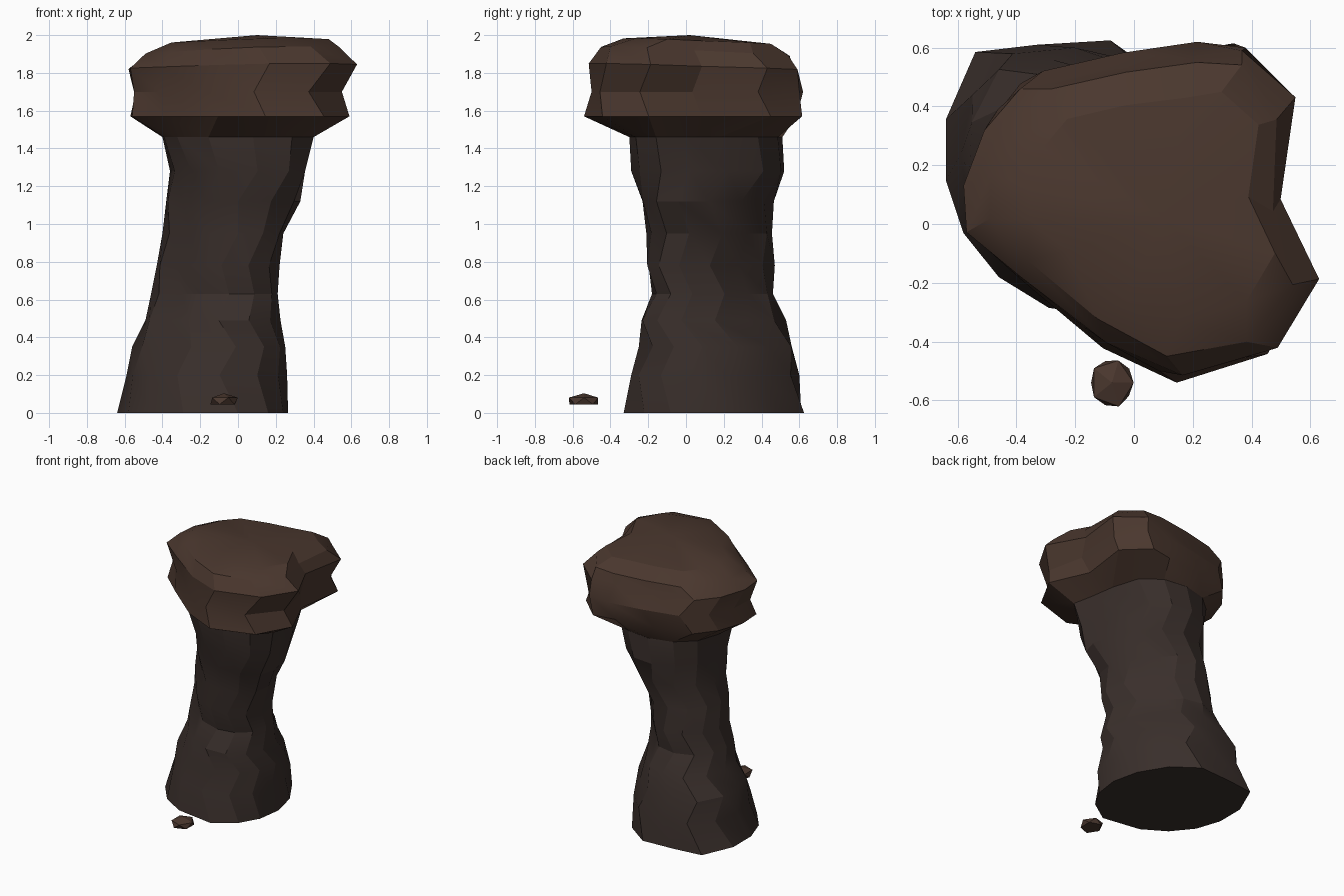
import bpy, bmesh, math, random
from mathutils import Vector

if "Cube" in bpy.data.objects:
    bpy.data.objects.remove(bpy.data.objects["Cube"])

random.seed(4)

# Cross-sections, clockwise from the right side, same point count so they blend
BASE = [(.265, .1), (.24, -.08), (.16, -.22), (0, -.33), (-.29, -.285), (-.46, -.18), (-.58, -.03),
        (-.64, .15), (-.64, .36), (-.54, .59), (-.33, .615), (-.08, .63), (.1, .5), (.22, .3)]
WAIST = [(.22, .02), (.19, -.1), (.1, -.18), (-.03, -.205), (-.18, -.15), (-.27, -.05), (-.39, .02),
         (-.43, .17), (-.41, .3), (-.33, .42), (-.2, .47), (-.06, .44), (.03, .33), (.16, .2)]
NECK = [(.34, .02), (.4, -.13), (.31, -.25), (.12, -.3), (-.12, -.27), (-.3, -.17), (-.38, -.02),
        (-.4, .15), (-.36, .33), (-.25, .45), (-.08, .51), (.1, .5), (.25, .42), (.32, .22)]
CAP = [(.5, .1), (.63, -.19), (.49, -.44), (.17, -.54), (-.09, -.42), (-.38, -.18), (-.56, -.02),
       (-.57, .15), (-.5, .35), (-.38, .5), (-.1, .57), (.2, .61), (.37, .64), (.55, .47)]
SECTIONS = [BASE, WAIST, NECK, CAP]
N = len(BASE)

# z, x min, x max, y min, y max, section blend (index into SECTIONS), twist, backward tilt
RINGS = [
    (0, -.64, .265, -.33, .625, 0, 0, 0), (.2, -.59, .26, -.29, .6, .15, .4, 0),
    (.35, -.56, .25, -.25, .56, .4, 0, 0), (.49, -.49, .225, -.235, .53, .8, .4, 0),
    (.63, -.46, .21, -.18, .46, 1, 0, 0), (.78, -.43, .22, -.205, .47, 1, .4, 0),
    (.95, -.4, .24, -.21, .455, 1.1, 0, 0), (1.12, -.38, .33, -.23, .465, 1.4, .4, 0),
    (1.28, -.36, .355, -.29, .52, 1.7, 0, 0), (1.46, -.4, .4, -.3, .51, 2, .2, 0),
    (1.57, -.57, .59, -.54, .615, 3, 0, 0), (1.7, -.55, .55, -.5, .62, 3, .25, 0),
    (1.83, -.58, .63, -.515, .59, 3, 0, .03), (1.91, -.49, .54, -.45, .55, 3, .2, .05),
    (1.965, -.36, .48, -.33, .45, 3, 0, .04)]
FIRST_CAP_RING = 9


def section(blend, twist):
    i = min(int(blend), len(SECTIONS) - 2)
    pts = [Vector(p).lerp(Vector(q), blend - i) for p, q in zip(SECTIONS[i], SECTIONS[i + 1])]
    return [pts[k].lerp(pts[(k + 1) % N], twist) for k in range(N)]


def fit(v, values, lo, hi):
    return lo + (v - min(values)) / (max(values) - min(values)) * (hi - lo)


def material(name, color):
    mat = bpy.data.materials.new(name)
    mat.diffuse_color = (*color, 1)
    mat.use_nodes = True
    mat.node_tree.nodes["Principled BSDF"].inputs["Base Color"].default_value = mat.diffuse_color
    return mat


def finish(name, bm, mats):
    bmesh.ops.recalc_face_normals(bm, faces=bm.faces)
    mesh = bpy.data.meshes.new(name)
    bm.to_mesh(mesh)
    bm.free()
    ob = bpy.data.objects.new(name, mesh)
    bpy.context.collection.objects.link(ob)
    for mat in mats:
        mesh.materials.append(mat)
    bpy.ops.object.select_all(action='DESELECT')
    ob.select_set(True)
    bpy.context.view_layer.objects.active = ob
    bpy.ops.object.shade_smooth_by_angle(angle=math.radians(22))


dark_stone = material("dark_stone", (.041, .028, .024))
warm_stone = material("warm_stone", (.068, .038, .027))

# Rock pillar: stacked rings, alternately twisted for the zigzag facets
bm = bmesh.new()
loops = []
for z, x0, x1, y0, y1, blend, twist, tilt in RINGS:
    pts = section(blend, twist)
    xs, ys = [p.x for p in pts], [p.y for p in pts]
    ring = []
    for p in pts:
        x, y = fit(p.x, xs, x0, x1), fit(p.y, ys, y0, y1)
        ring.append(bm.verts.new((x, y, z - tilt * (y - .05) + tilt * .4 * x)))
    loops.append(ring)
for k, (a, b) in enumerate(zip(loops, loops[1:])):
    for i in range(N):
        j = (i + 1) % N
        face = bm.faces.new((a[i], a[j], b[j], b[i]))
        face.material_index = int(k >= FIRST_CAP_RING)
bm.faces.new(loops[0])
# Gently domed top
peak = bm.verts.new((.1, .02, 2))
for i in range(N):
    bm.faces.new((loops[-1][i], loops[-1][(i + 1) % N], peak)).material_index = 1
finish("rock_pillar", bm, [dark_stone, warm_stone])

# Loose pebble in front of the base, flattened underneath
bm = bmesh.new()
bmesh.ops.create_icosphere(bm, subdivisions=1, radius=1)
for v in bm.verts:
    s = random.uniform(.94, 1.04)
    v.co = Vector((-.075 + v.co.x * .083 * s, -.54 + v.co.y * .092 * s,
                   max(.045, .062 + v.co.z * .042)))
bmesh.ops.dissolve_degenerate(bm, dist=1e-4, edges=bm.edges)
finish("pebble", bm, [warm_stone])
